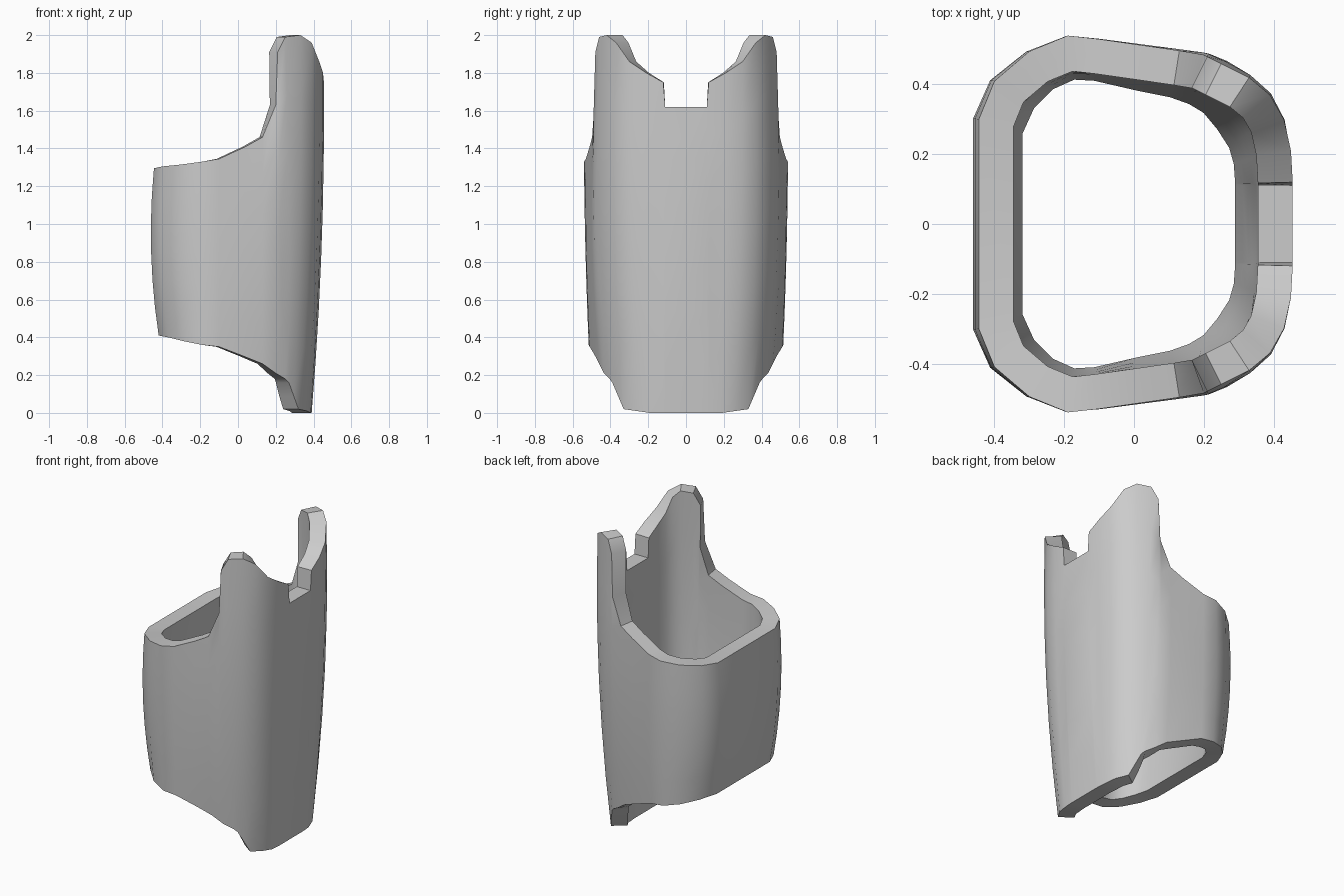
import bpy
import bmesh
import math
from mathutils import Vector

cube = bpy.data.objects.get("Cube")
if cube:
    bpy.data.objects.remove(cube, do_unlink=True)

WALL = 0.1
LEVELS = 6

# Half of the wall, from the notch round to the flat side.
# Each column: lower edge (x, y, z), middle (x, y), upper edge (x, y, z)
COLUMNS = [
    (.39, .11, 0, .44, .11, .455, .11, 1.62),
    (.39, .12, 0, .44, .12, .455, .12, 1.75),
    (.385, .19, 0, .435, .2, .45, .21, 1.8),
    (.365, .26, .01, .42, .29, .43, .3, 1.86),
    (.32, .33, .02, .38, .37, .39, .37, 1.96),
    (.295, .36, .09, .33, .42, .33, .42, 2),
    (.27, .39, .16, .27, .46, .25, .46, 1.99),
    (.25, .405, .18, .22, .48, .21, .48, 1.91),
    (.2, .435, .21, .2, .486, .2, .485, 1.63),
    (.13, .46, .26, .13, .497, .13, .497, 1.46),
    (.03, .48, .3, .03, .51, .04, .51, 1.41),
    (-.1, .51, .35, -.1, .528, -.1, .53, 1.345),
    (-.19, .515, .36, -.2, .532, -.19, .54, 1.33),
    (-.29, .47, .38, -.31, .49, -.3, .495, 1.315),
    (-.37, .39, .4, -.41, .41, -.4, .41, 1.305),
    (-.42, .28, .41, -.46, .3, -.445, .3, 1.295),
]


def column_point(column, t):
    """Point on the smooth curve through the three stations of a column."""
    low = Vector(column[:3])
    high = Vector(column[5:])
    middle = Vector((column[3], column[4], (low.z + high.z) / 2))
    control = middle * 2 - (low + high) / 2
    return low * (1 - t) ** 2 + control * 2 * t * (1 - t) + high * t * t


def mirrored_ring(t):
    """Closed outline at one level, counterclockwise from above."""
    half = [column_point(column, t) for column in COLUMNS]
    return half + [Vector((p.x, -p.y, p.z)) for p in reversed(half)]


def inset_ring(ring):
    """Move every point of an outline inwards by the wall thickness."""
    result = []
    count = len(ring)
    for i, point in enumerate(ring):
        before = (point - ring[i - 1]).xy.normalized()
        after = (ring[(i + 1) % count] - point).xy.normalized()
        along = (before + after).normalized()
        spread = max(along.dot(after), 0.8)
        inward = Vector((-along.y, along.x, 0))
        result.append(point + inward * WALL / spread)
    return result


def bridge(bm, lower, upper):
    """Join two closed rings of vertices with quads."""
    count = len(lower)
    for i in range(count):
        j = (i + 1) % count
        bm.faces.new((lower[i], lower[j], upper[j], upper[i]))


# Wall: outer skin upwards, over the rim, inner skin back down
bm = bmesh.new()
outer = [mirrored_ring(k / LEVELS) for k in range(LEVELS + 1)]
inner = [inset_ring(ring) for ring in outer]
loops = [[bm.verts.new(p) for p in ring] for ring in outer + inner[::-1]]
for k, loop in enumerate(loops):
    bridge(bm, loop, loops[(k + 1) % len(loops)])
bmesh.ops.recalc_face_normals(bm, faces=bm.faces)

mesh = bpy.data.meshes.new("sleeve_shell")
bm.to_mesh(mesh)
bm.free()
shell = bpy.data.objects.new("sleeve_shell", mesh)
bpy.context.collection.objects.link(shell)

# Plain grey finish
grey = bpy.data.materials.new("plain_grey")
grey.use_nodes = True
colour = (0.6, 0.6, 0.6, 1)
grey.diffuse_color = colour
grey.node_tree.nodes["Principled BSDF"].inputs["Base Color"].default_value = colour
mesh.materials.append(grey)

# Smooth skins with crisp rims
bpy.ops.object.select_all(action="DESELECT")
shell.select_set(True)
bpy.context.view_layer.objects.active = shell
bpy.ops.object.shade_smooth_by_angle(angle=math.radians(35))
